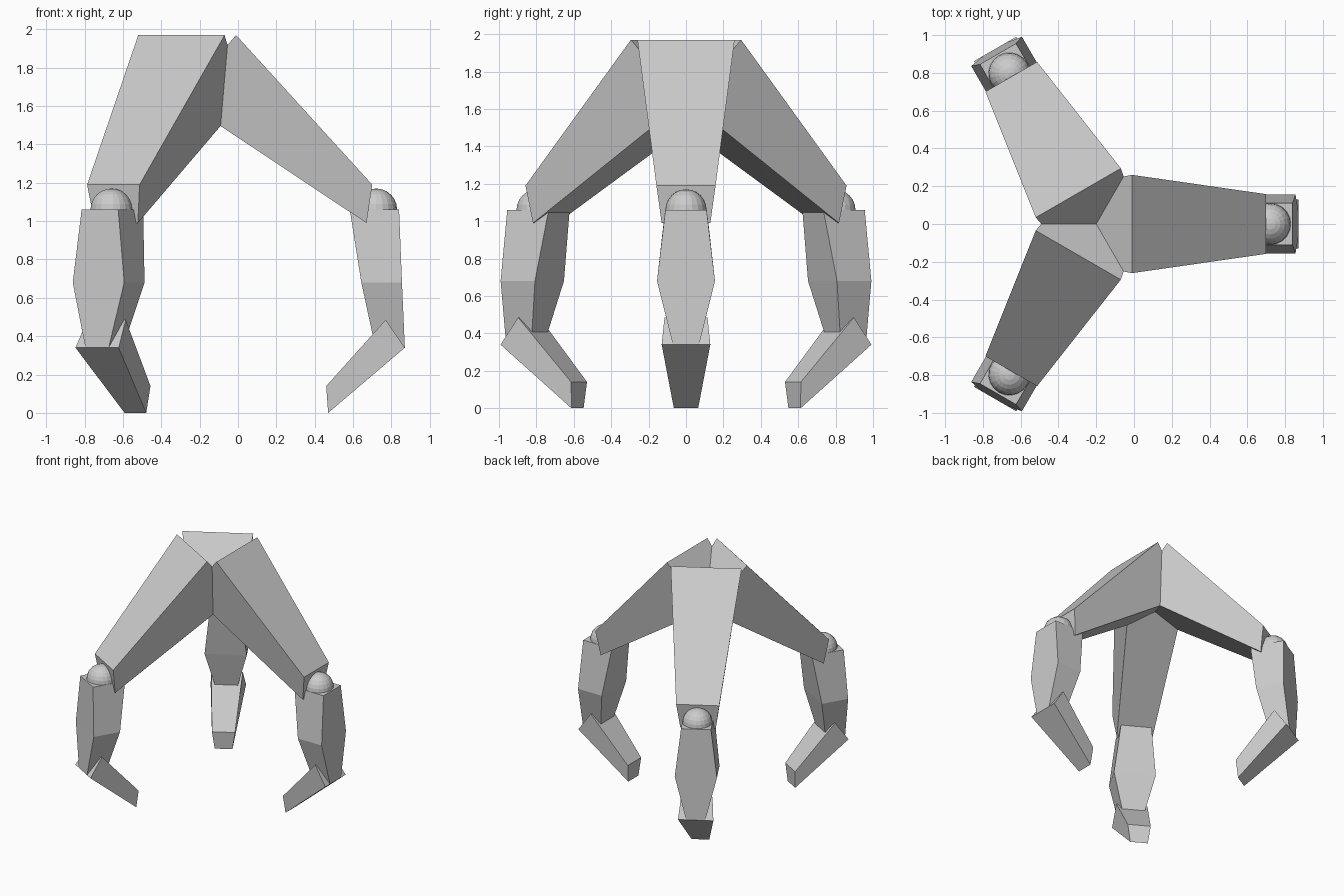
import bpy, bmesh, math
from mathutils import Matrix, Vector

if "Cube" in bpy.data.objects:
    bpy.data.objects.remove(bpy.data.objects["Cube"])

HUB = Vector((-0.2, 0, 0))  # where the three arms meet


def place(angle):
    return Matrix.Translation(HUB) @ Matrix.Rotation(math.radians(angle), 4, 'Z')


def finish(bm, name, angle):
    bmesh.ops.recalc_face_normals(bm, faces=bm.faces)
    bmesh.ops.transform(bm, matrix=place(angle), verts=bm.verts)
    mesh = bpy.data.meshes.new(name)
    bm.to_mesh(mesh)
    bm.free()
    bpy.context.collection.objects.link(bpy.data.objects.new(name, mesh))


def tapered_block(name, sections, angle):
    """Loft four-sided sections; each is two (radius, z, half width) edges."""
    bm = bmesh.new()
    rings = []
    for (ra, za, wa), (rb, zb, wb) in sections:
        pts = [(ra, -wa, za), (ra, wa, za), (rb, wb, zb), (rb, -wb, zb)]
        rings.append([bm.verts.new(p) for p in pts])
    for a, b in zip(rings, rings[1:]):
        for i in range(4):
            j = (i + 1) % 4
            bm.faces.new((a[i], a[j], b[j], b[i]))
    bm.faces.new(rings[0])
    bm.faces.new(rings[-1])
    finish(bm, name, angle)


# sections from hub to tip, outer edge first, then inner edge
UPPER = [((0.19, 1.97, 0.26), (-0.10, 1.635, 0.205)),
         ((0.90, 1.19, 0.158), (0.87, 0.99, 0.13))]
LOWER = [((1.04, 1.06, 0.11), (0.783, 1.06, 0.112)),
         ((1.055, 0.68, 0.155), (0.843, 0.68, 0.155)),
         ((1.07, 0.34, 0.07), (0.91, 0.37, 0.075))]
TIP = [((1.07, 0.34, 0.13), (0.97, 0.485, 0.115)),
       ((0.67, 0.0, 0.065), (0.66, 0.14, 0.085))]

for n, angle in enumerate((0, 120, 240), 1):
    tapered_block(f"upper_arm_{n}", UPPER, angle)
    tapered_block(f"lower_finger_{n}", LOWER, angle)
    tapered_block(f"claw_tip_{n}", TIP, angle)
    # ball joint between upper arm and finger
    bm = bmesh.new()
    bmesh.ops.create_uvsphere(bm, u_segments=20, v_segments=12, radius=0.11,
                              matrix=Matrix.Translation((0.92, 0, 1.06)))
    finish(bm, f"ball_joint_{n}", angle)
